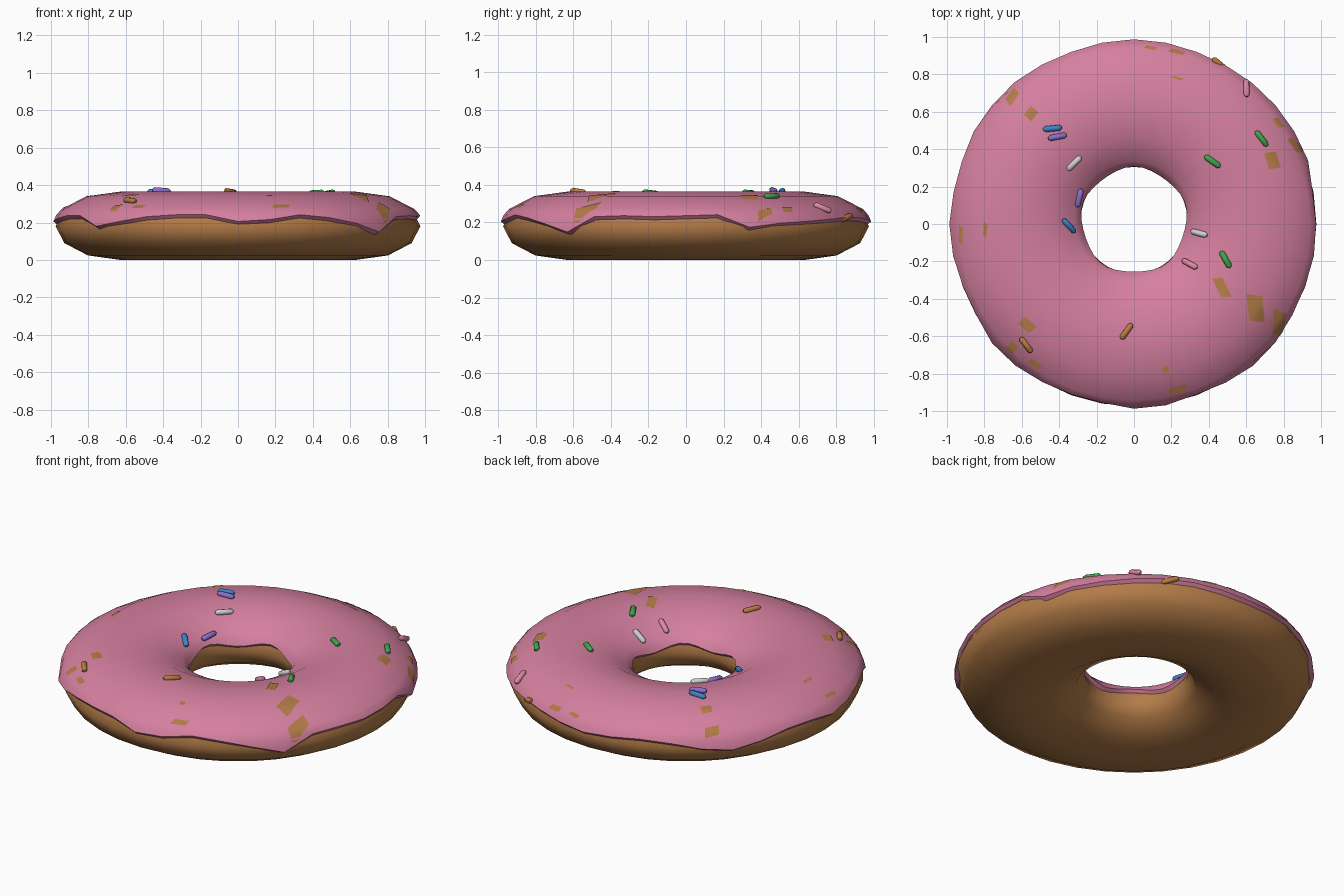
import bpy
import bmesh
from math import sin, cos, asin, pi, radians
from mathutils import Vector, Matrix
from mathutils.bvhtree import BVHTree

if "Cube" in bpy.data.objects:
    bpy.data.objects.remove(bpy.data.objects["Cube"])

SEGMENTS = 36
RING = 0.63          # radius of the ring's centre line
MID = 0.18           # height of the ring's centre line


def material(name, rgb):
    mat = bpy.data.materials.new(name)
    mat.use_nodes = True
    mat.diffuse_color = (*rgb, 1)
    mat.node_tree.nodes["Principled BSDF"].inputs["Base Color"].default_value = (*rgb, 1)
    return mat


dough_brown = material("dough brown", (0.45, 0.2, 0.065))
icing_pink = material("icing pink", (0.67, 0.215, 0.35))
candy = {
    "blue": material("candy blue", (0.05, 0.23, 0.6)),
    "purple": material("candy purple", (0.27, 0.16, 0.6)),
    "white": material("candy white", (0.62, 0.62, 0.62)),
    "green": material("candy green", (0.05, 0.38, 0.08)),
    "orange": material("candy orange", (0.48, 0.2, 0.05)),
    "pink": material("candy pink", (0.72, 0.25, 0.38)),
}


def make_object(name, bm, mat, crease=None):
    mesh = bpy.data.meshes.new(name)
    bm.to_mesh(mesh)
    mesh.materials.append(mat)
    if crease:
        mesh.shade_smooth()
        mesh.set_sharp_from_angle(angle=radians(crease))
    obj = bpy.data.objects.new(name, mesh)
    bpy.context.collection.objects.link(obj)
    return obj


def ring_point(turn, around, width, height):
    """Point on the flattened ring; the hole sits slightly towards the back."""
    r = RING + width * cos(around)
    shift = 0.02 * max(0, -cos(around))
    return Vector((r * cos(turn), r * sin(turn) + shift, MID + height * sin(around)))


def skin(bm, loops, closed):
    """Bridge equal point loops that run around the ring."""
    rows = [[bm.verts.new(p) for p in loop] for loop in loops]
    count = len(rows)
    for i in range(count if closed else count - 1):
        a, b = rows[i], rows[(i + 1) % count]
        for j in range(len(a)):
            k = (j + 1) % len(a)
            bm.faces.new((a[j], a[k], b[k], b[j]))
    bmesh.ops.recalc_face_normals(bm, faces=bm.faces[:])


turns = [2 * pi * i / SEGMENTS for i in range(SEGMENTS)]

# Dough ring
bm = bmesh.new()
skin(bm, [[ring_point(t, 2 * pi * k / 12, 0.345, MID) for t in turns] for k in range(12)], True)
make_object("dough_ring", bm, dough_brown, 60)
bm.free()

# Icing: wavy outer edge heights in hundredths, one per ten degrees from +x
edge = [22, 22.5, 16, 18, 19, 20, 21, 21, 20, 19, 20, 21, 20, 17, 15, 18, 21, 21,
        19, 20.5, 22, 22, 16.5, 19, 21.5, 22.5, 22.5, 19, 20, 22.5, 21, 18, 13.5, 21.5, 22, 21.5]


def icing_section(i):
    t = turns[i]
    outer = asin((edge[i] / 100 + 0.015 - MID) / MID)
    inner = pi - asin((0.045 + 0.014 * sin(5 * t)) / MID)
    first, last = pi * 5 / 6, pi / 6
    arc = [inner, (inner + first) / 2]
    arc += [first - k * pi / 6 for k in range(5)]
    arc += [(last + outer) / 2, outer]
    top = [ring_point(t, a, 0.361, MID + 0.005) for a in arc]
    # Lips fold back onto the dough
    lip_in = ring_point(t, inner + 0.08, 0.338, MID - 0.002)
    lip_out = ring_point(t, outer - 0.09, 0.338, MID - 0.002)
    return [lip_in] + top + [lip_out]


bm = bmesh.new()
sections = [icing_section(i) for i in range(SEGMENTS)]
skin(bm, [list(row) for row in zip(*sections)], False)
# An open sheet needs its normals facing up and out
if sum(f.normal.z * f.calc_area() for f in bm.faces) < 0:
    bmesh.ops.reverse_faces(bm, faces=bm.faces[:])
make_object("icing", bm, icing_pink, 50)
surface = BVHTree.FromBMesh(bm)
bm.free()


def on_icing(x, y):
    hit, normal, *_ = surface.ray_cast(Vector((x, y, 1)), Vector((0, 0, -1)))
    if hit is None:
        hit, normal, *_ = surface.find_nearest(Vector((x, y, 0.2)))
    return hit, (normal if normal.z > 0 else -normal)


# Bare dough patches showing through: x, y, width, length, turn
patches = [
    (.65, -.45, .08, .14, 12), (.775, -.53, .06, .13, 0), (.47, -.34, .05, .11, 30),
    (.74, .34, .06, .09, 25), (.86, .42, .03, .09, 40), (.77, .54, .03, .06, 40),
    (-.65, .68, .04, .08, -30), (-.55, .59, .05, .06, -30), (-.57, -.54, .08, .05, -35),
    (-.65, -.66, .05, .05, -30), (-.53, -.75, .07, .03, -35), (.23, -.885, .09, .03, 20),
    (.17, -.775, .03, .03, 40), (.09, .94, .06, .015, -10), (.23, .92, .08, .02, -10),
    (.23, .78, .06, .012, -15), (-.925, -.06, .02, .09, 0), (-.795, -.03, .02, .07, 0),
]
bm = bmesh.new()
for x, y, w, h, turn in patches:
    spin = Matrix.Rotation(radians(turn), 2)
    grid = []
    for i in range(5):
        row = []
        for j in range(5):
            u, v = i / 4 - 0.5, j / 4 - 0.5
            offset = spin @ Vector((w * (u + 0.2 * v), h * (v - 0.2 * u)))
            hit, normal = on_icing(x + offset.x, y + offset.y)
            row.append(bm.verts.new(hit + normal * 0.003))
        grid.append(row)
    for i in range(4):
        for j in range(4):
            bm.faces.new((grid[i][j], grid[i + 1][j], grid[i + 1][j + 1], grid[i][j + 1]))
make_object("bare_patches", bm, dough_brown, 60)
bm.free()

# Sprinkles: x, y, turn, colour
sprinkles = [
    (-.435, .51, 5, "blue"), (-.41, .467, 10, "purple"), (-.32, .325, 45, "white"),
    (-.295, .14, 80, "purple"), (-.35, -.01, -40, "blue"), (.47, .88, -55, "orange"),
    (.6, .725, 85, "pink"), (.68, .455, -52, "green"), (.42, .335, -35, "green"),
    (.35, -.05, -15, "white"), (.49, -.19, -60, "green"), (.3, -.215, -30, "pink"),
    (-.04, -.575, 55, "orange"), (-.575, -.645, -55, "orange"),
]


def add_sprinkle(x, y, turn, colour):
    """Eight-sided rod with tapered ends, lying along the icing."""
    hit, up = on_icing(x, y)
    along = Vector((cos(radians(turn)), sin(radians(turn)), 0))
    along = (along - up * along.dot(up)).normalized()
    side = up.cross(along)
    centre = hit + up * 0.006
    bm = bmesh.new()
    loops = []
    for s, r in ((-0.05, 0.007), (-0.038, 0.016), (0.038, 0.016), (0.05, 0.007)):
        loops.append([centre + along * s + (side * cos(k * pi / 4) + up * sin(k * pi / 4)) * r
                      for k in range(8)])
    skin(bm, loops, False)
    bmesh.ops.holes_fill(bm, edges=[e for e in bm.edges if e.is_boundary])
    bmesh.ops.recalc_face_normals(bm, faces=bm.faces[:])
    make_object("sprinkle_" + colour, bm, candy[colour], 50)
    bm.free()


for sprinkle in sprinkles:
    add_sprinkle(*sprinkle)
